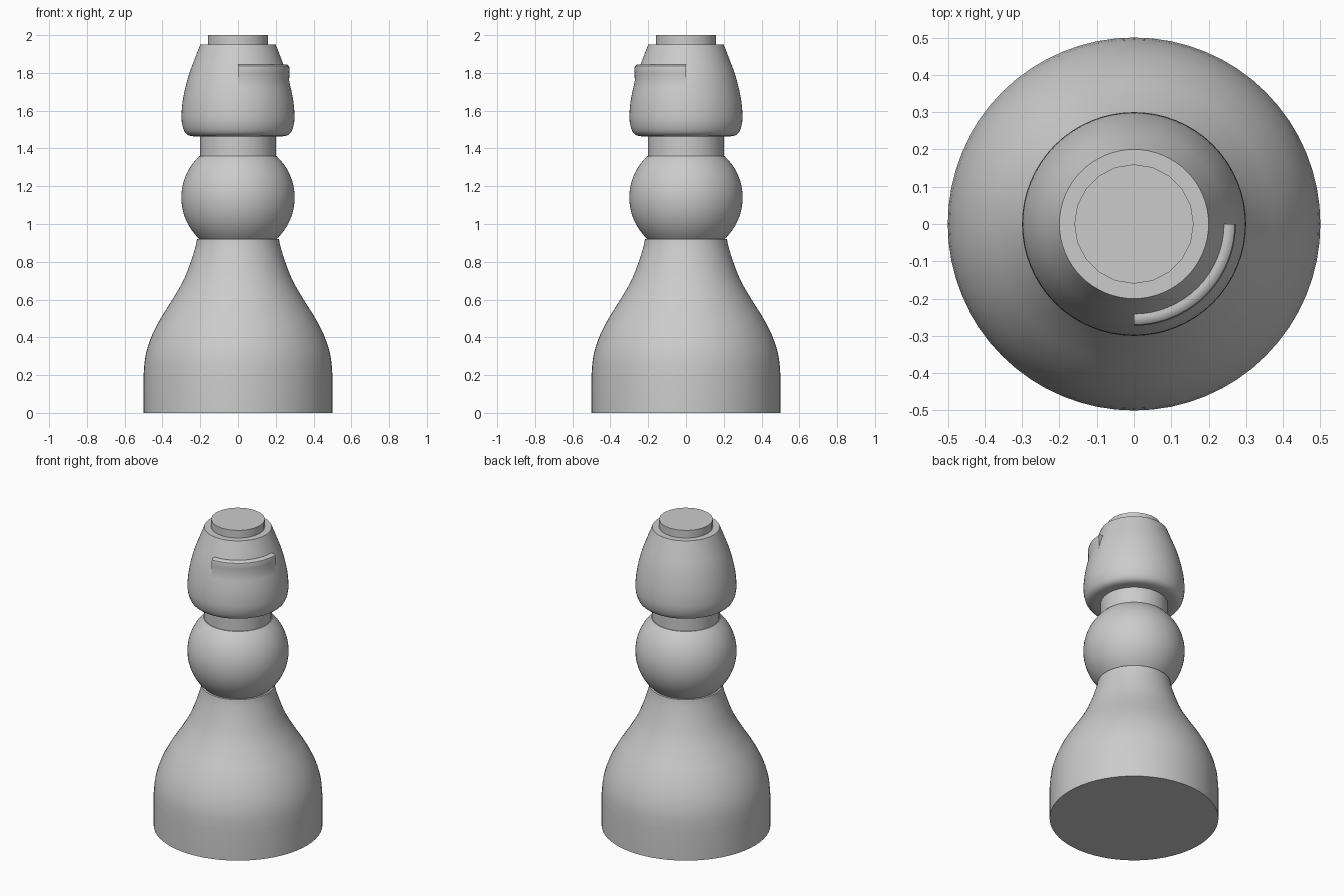
import bpy, bmesh
from math import pi, radians, sin, cos, sqrt

cube = bpy.data.objects.get("Cube")
if cube:
    bpy.data.objects.remove(cube, do_unlink=True)

# Single grey finish
grey = bpy.data.materials.new("plain_grey")
grey.use_nodes = True
colour = (0.6, 0.6, 0.6, 1)
grey.diffuse_color = colour
grey.node_tree.nodes["Principled BSDF"].inputs["Base Color"].default_value = colour


def smooth_path(points, steps=4):
    """Catmull-Rom curve through the profile points."""
    p = [points[0]] + points + [points[-1]]
    out = []
    for a, b, c, d in zip(p, p[1:], p[2:], p[3:]):
        for i in range(steps):
            t = i / steps
            out.append(tuple(
                0.5 * (2 * v + (w - u) * t + (2 * u - 5 * v + 4 * w - x) * t ** 2
                       + (3 * v - u - 3 * w + x) * t ** 3)
                for u, v, w, x in zip(a, b, c, d)))
    return out + [points[-1]]


def finish(bm, name):
    bmesh.ops.recalc_face_normals(bm, faces=bm.faces)
    mesh = bpy.data.meshes.new(name)
    bm.to_mesh(mesh)
    bm.free()
    mesh.materials.append(grey)
    obj = bpy.data.objects.new(name, mesh)
    bpy.context.collection.objects.link(obj)
    bpy.ops.object.select_all(action='DESELECT')
    obj.select_set(True)
    bpy.context.view_layer.objects.active = obj
    bpy.ops.object.shade_smooth_by_angle(angle=radians(35))
    return obj


def lathe(name, profile, sides=64):
    """Turn a (radius, height) profile about z and cap both ends."""
    bm = bmesh.new()
    rings = [[bm.verts.new((r * cos(2 * pi * i / sides), r * sin(2 * pi * i / sides), z))
              for i in range(sides)] for r, z in profile]
    for low, high in zip(rings, rings[1:]):
        for i in range(sides):
            j = (i + 1) % sides
            bm.faces.new((low[i], low[j], high[j], high[i]))
    bm.faces.new(rings[0])
    bm.faces.new(rings[-1])
    return finish(bm, name)


def arc_bar(name, section, start, end, steps=20):
    """Sweep a closed (radius, height) section through part of a turn."""
    bm = bmesh.new()
    cuts = []
    for i in range(steps + 1):
        a = start + (end - start) * i / steps
        cuts.append([bm.verts.new((r * cos(a), r * sin(a), z)) for r, z in section])
    n = len(section)
    for p, q in zip(cuts, cuts[1:]):
        for i in range(n):
            j = (i + 1) % n
            bm.faces.new((p[i], p[j], q[j], q[i]))
    bm.faces.new(cuts[0])
    bm.faces.new(cuts[-1])
    return finish(bm, name)


# Flared base with a straight foot
lathe("base", [(0.5, 0)] + smooth_path([
    (0.5, 0.2), (0.49, 0.3), (0.46, 0.4), (0.41, 0.5), (0.347, 0.6),
    (0.29, 0.7), (0.25, 0.8), (0.225, 0.88), (0.217, 0.92)]))

# Ball, cut flat above and below
ball_heights = [0.92 + 0.44 * i / 20 for i in range(21)]
lathe("ball", [(sqrt(0.3 ** 2 - (z - 1.14) ** 2), z) for z in ball_heights])

# Neck
lathe("neck", [(0.2, 1.35), (0.2, 1.48)], 32)

# Tapered head with a rounded lower edge
lathe("head", smooth_path([
    (0.2, 1.465), (0.25, 1.466), (0.28, 1.485), (0.296, 1.53), (0.299, 1.58),
    (0.293, 1.65), (0.277, 1.73), (0.257, 1.8), (0.231, 1.87), (0.2, 1.95)]))

# Top knob
lathe("knob", [(0.16, 1.94), (0.16, 2.0)], 20)

# Raised brow ridge on the front left quarter
arc_bar("brow_ridge", [
    (0.22, 1.73), (0.277, 1.73), (0.271, 1.76), (0.272, 1.8), (0.273, 1.823),
    (0.27, 1.836), (0.262, 1.843), (0.25, 1.845), (0.22, 1.84)], -pi / 2, 0)
